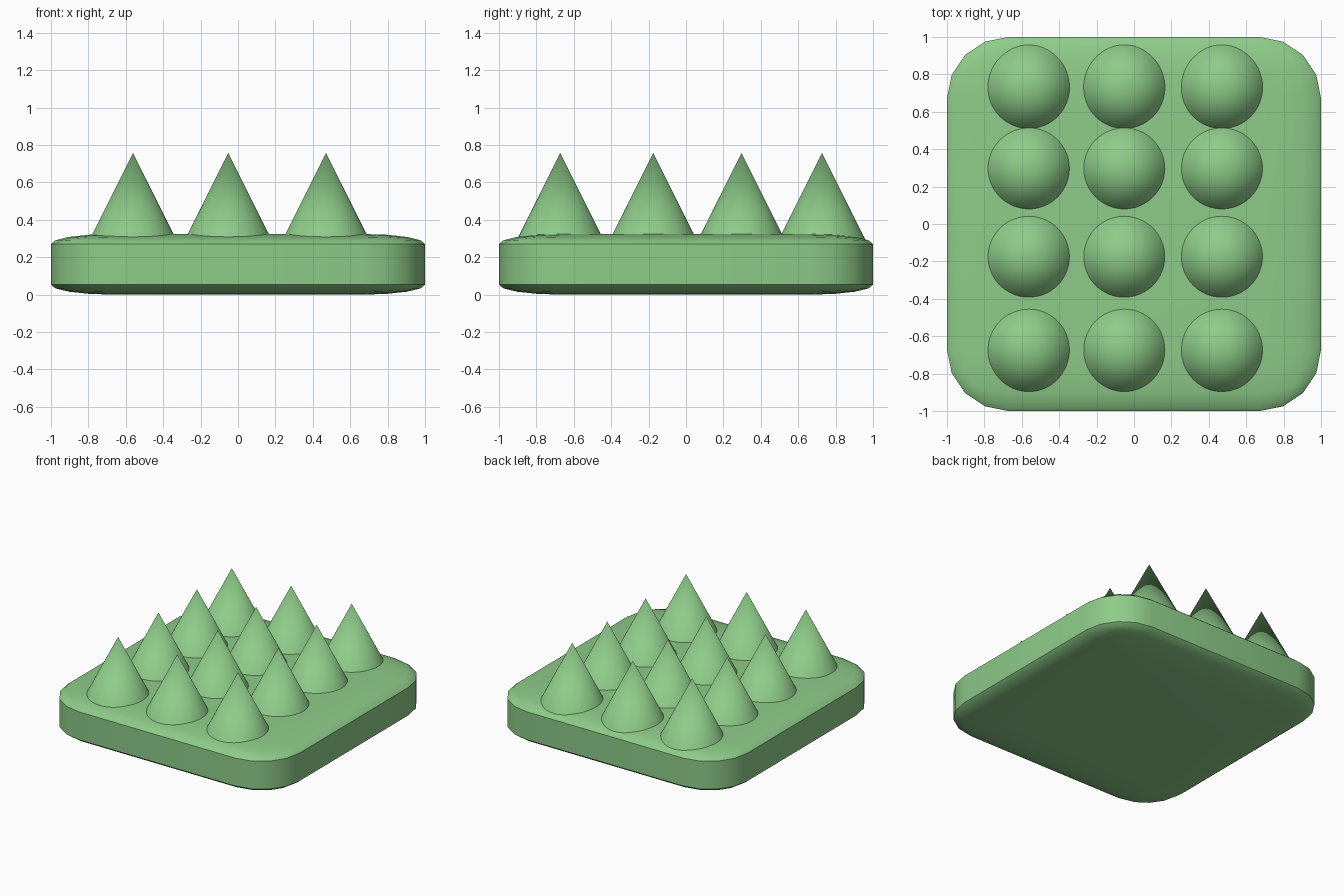
import bpy, bmesh

if "Cube" in bpy.data.objects:
    bpy.data.objects.remove(bpy.data.objects["Cube"])

green = bpy.data.materials.new("green")
green.diffuse_color = (0.27, 0.6, 0.25, 1)
green.use_nodes = True
green.node_tree.nodes["Principled BSDF"].inputs["Base Color"].default_value = green.diffuse_color


def finish(bm, name, loc=(0, 0, 0)):
    mesh = bpy.data.meshes.new(name)
    bm.to_mesh(mesh)
    bm.free()
    mesh.materials.append(green)
    obj = bpy.data.objects.new(name, mesh)
    obj.location = loc
    bpy.context.collection.objects.link(obj)
    bpy.ops.object.select_all(action='DESELECT')
    obj.select_set(True)
    bpy.context.view_layer.objects.active = obj
    bpy.ops.object.shade_smooth_by_angle(angle=0.6)
    return obj


# Slab: a rounded cube flattened in z, so its edge rounding is flattened too
HEIGHT = 0.324
bm = bmesh.new()
bmesh.ops.create_cube(bm, size=2)
bmesh.ops.bevel(bm, geom=bm.verts[:] + bm.edges[:], offset=0.33, segments=4,
                profile=0.5, affect='EDGES')
bmesh.ops.scale(bm, vec=(1, 1, HEIGHT / 2), verts=bm.verts)
finish(bm, "base_slab", (0, 0, HEIGHT / 2))

# Spikes: 3 x 4 cones sunk a little into the slab
APEX, FOOT = 0.757, 0.265
depth = APEX - FOOT
for x in (-0.562, -0.052, 0.47):
    for y in (-0.672, -0.175, 0.297, 0.727):
        bm = bmesh.new()
        bmesh.ops.create_cone(bm, cap_ends=True, segments=64, radius1=depth / 2,
                              radius2=0, depth=depth)
        bmesh.ops.remove_doubles(bm, verts=bm.verts, dist=1e-5)
        finish(bm, "spike", (x, y, FOOT + depth / 2))
